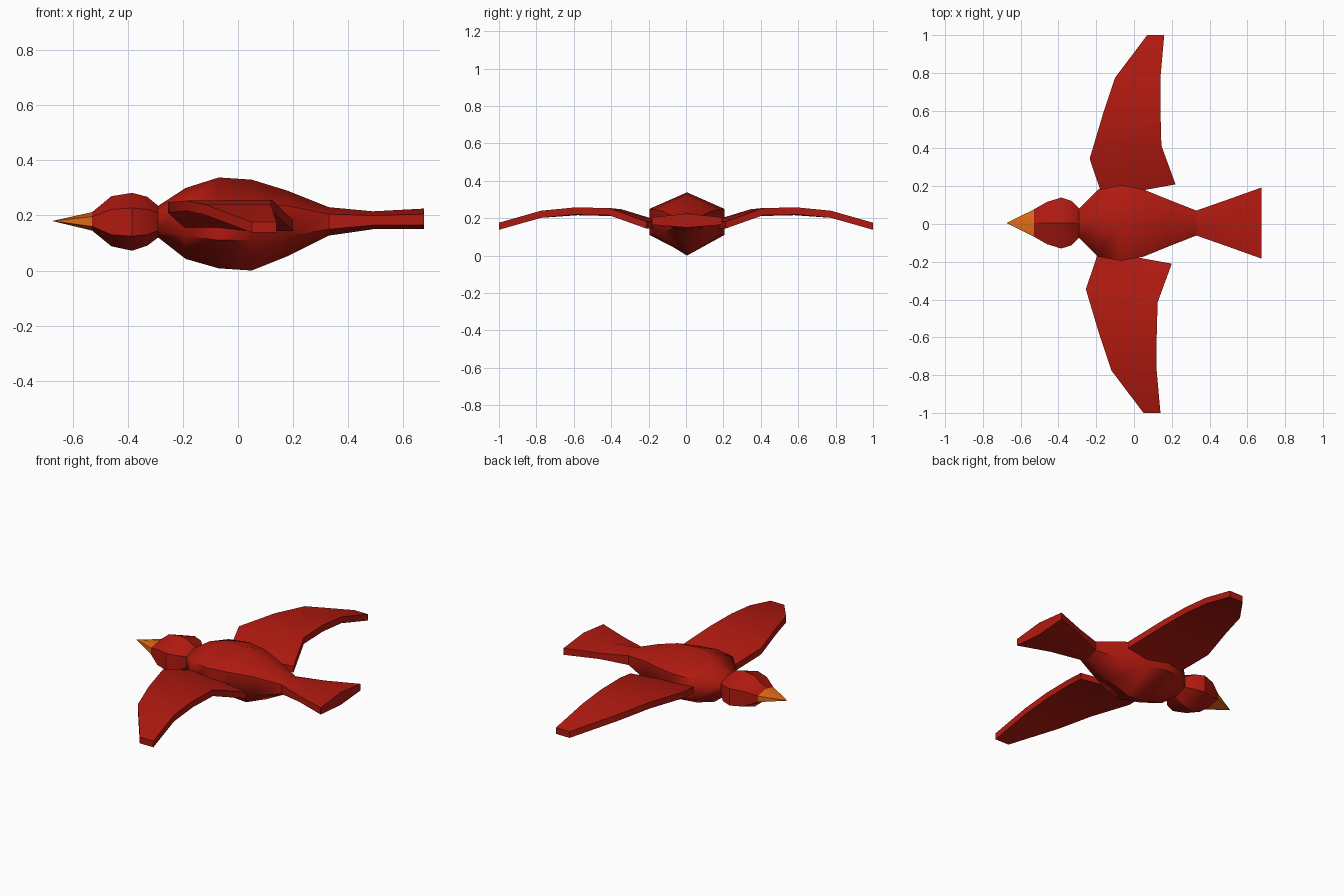
import bpy, bmesh, math

if "Cube" in bpy.data.objects:
    bpy.data.objects.remove(bpy.data.objects["Cube"])


def material(name, color):
    m = bpy.data.materials.new(name)
    m.diffuse_color = color
    m.use_nodes = True
    m.node_tree.nodes["Principled BSDF"].inputs["Base Color"].default_value = m.diffuse_color
    return m


RED = material("red", (0.44, 0.010, 0.005, 1))
ORANGE = material("orange", (0.75, 0.15, 0.008, 1))


def loft(name, rings, mat, cap_start=False, cap_end=False, smooth=50):
    """Skin closed rings; edges sharper than the smooth angle stay crisp."""
    bm = bmesh.new()
    loops = [[bm.verts.new(p) for p in r] for r in rings]
    n = len(rings[0])
    for a, b in zip(loops, loops[1:]):
        for i in range(n):
            j = (i + 1) % n
            bm.faces.new((a[i], a[j], b[j], b[i]))
    if cap_start:
        bm.faces.new(loops[0])
    if cap_end:
        bm.faces.new(loops[-1])
    bmesh.ops.remove_doubles(bm, verts=bm.verts, dist=0.0001)
    bmesh.ops.recalc_face_normals(bm, faces=bm.faces)
    for f in bm.faces:
        f.smooth = True
    mesh = bpy.data.meshes.new(name)
    bm.to_mesh(mesh)
    bm.free()
    mesh.set_sharp_from_angle(angle=math.radians(smooth))
    mesh.materials.append(mat)
    ob = bpy.data.objects.new(name, mesh)
    bpy.context.collection.objects.link(ob)
    return ob


def hexagon(x, w, top, upper, lower, bottom, y=0.005):
    """Six-sided section with points at top and bottom."""
    return [(x, y, top), (x, y + w, upper), (x, y + w, lower),
            (x, y, bottom), (x, y - w, lower), (x, y - w, upper)]


# Sections shared by neighbouring parts
neck = hexagon(-0.29, 0.078, 0.235, 0.21, 0.145, 0.12)
face = hexagon(-0.53, 0.072, 0.212, 0.196, 0.16, 0.145)
rump = hexagon(0.33, 0.066, 0.23, 0.205, 0.15, 0.127)

# Beak tapers to a single point; its base ring is closed against the head
loft("beak", [[(-0.675, 0.005, 0.18)] * 6, face], ORANGE, cap_end=True, smooth=30)
loft("head", [
    face,
    hexagon(-0.46, 0.112, 0.27, 0.222, 0.13, 0.088),
    hexagon(-0.385, 0.135, 0.282, 0.227, 0.125, 0.072),
    hexagon(-0.33, 0.117, 0.268, 0.222, 0.13, 0.09),
    neck], RED, smooth=30)
loft("body", [
    neck,
    hexagon(-0.19, 0.178, 0.30, 0.245, 0.125, 0.042),
    hexagon(-0.07, 0.2, 0.338, 0.25, 0.11, 0.008),
    hexagon(0.05, 0.178, 0.33, 0.248, 0.11, 0.0),
    hexagon(0.18, 0.125, 0.29, 0.235, 0.125, 0.052),
    rump], RED, smooth=57)
loft("tail", [
    rump,
    hexagon(0.49, 0.122, 0.215, 0.2, 0.165, 0.15),
    hexagon(0.675, 0.188, 0.225, 0.205, 0.165, 0.15)], RED, cap_end=True)

# Wing sections: leading x, y, trailing x, y, then top z at each edge
STATIONS = [
    (-0.175, 0.14, 0.21, 0.21, 0.185, 0.182),
    (-0.245, 0.345, 0.135, 0.415, 0.248, 0.255),
    (-0.175, 0.58, 0.13, 0.60, 0.254, 0.257),
    (-0.11, 0.775, 0.13, 0.775, 0.24, 0.24),
    (0.06, 1.0, 0.15, 1.0, 0.176, 0.176)]
T = 0.038
for label, s in (("left_wing", 1), ("right_wing", -1)):
    dx = 0.01 * s
    rings = [[(lx + dx, s * ly, lz), (tx + dx, s * ty, tz),
              (tx + dx, s * ty, tz - T), (lx + dx, s * ly, lz - T)]
             for lx, ly, tx, ty, lz, tz in STATIONS]
    loft(label, rings, RED, cap_start=True, cap_end=True)
